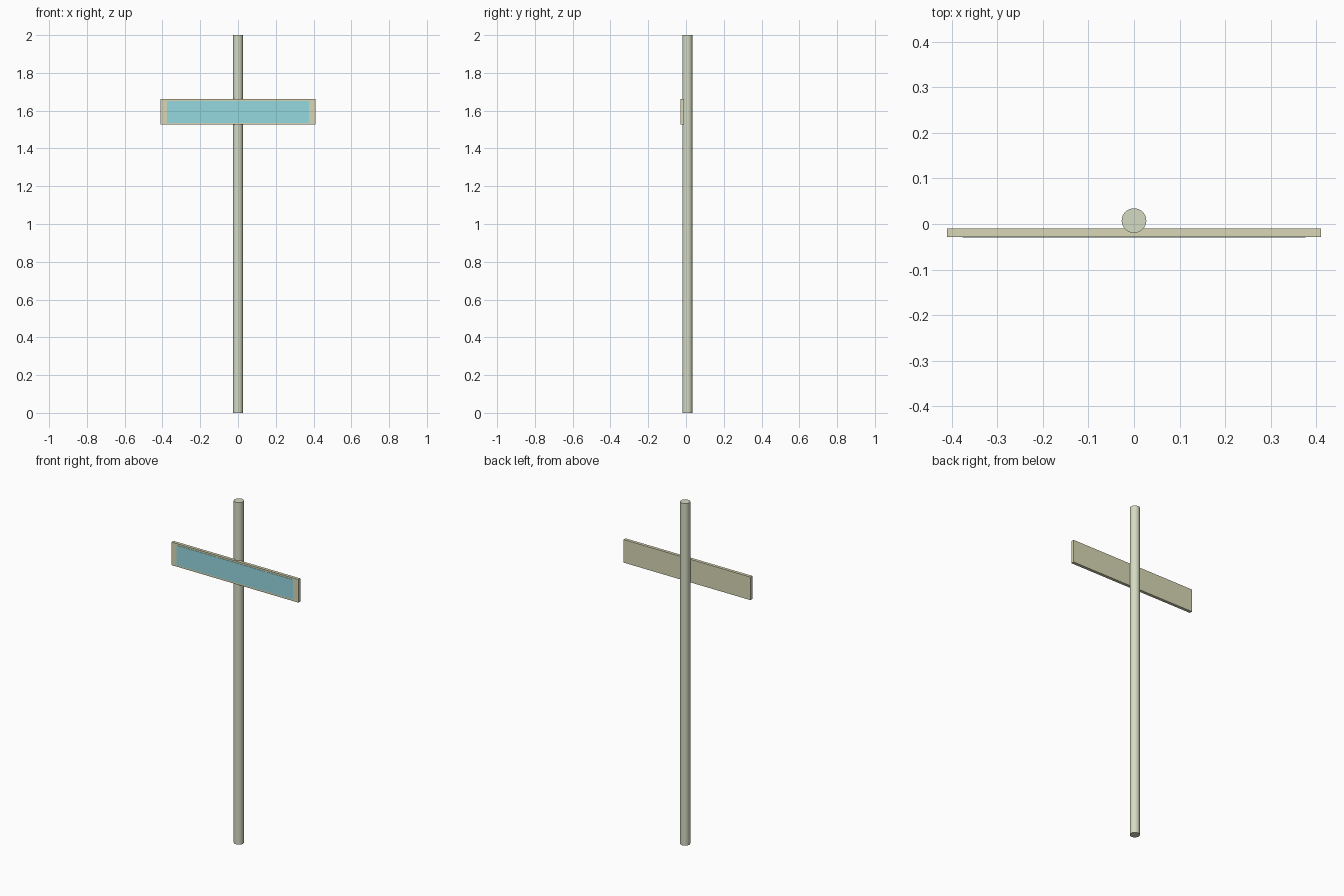
import bpy
import math

if "Cube" in bpy.data.objects:
    bpy.data.objects.remove(bpy.data.objects["Cube"])


def material(name, color):
    m = bpy.data.materials.new(name)
    m.diffuse_color = (*color, 1)
    m.use_nodes = True
    m.node_tree.nodes["Principled BSDF"].inputs["Base Color"].default_value = m.diffuse_color
    return m


def box(name, x, y, z, mat):
    # x, y, z are (min, max) ranges
    bpy.ops.mesh.primitive_cube_add(size=1, location=[sum(r) / 2 for r in (x, y, z)])
    ob = bpy.context.object
    ob.name = name
    ob.scale = [r[1] - r[0] for r in (x, y, z)]
    bpy.ops.object.transform_apply(location=False, rotation=False, scale=True)
    ob.data.materials.append(mat)
    return ob


post_mat = material("pale_green_paint", (0.66, 0.71, 0.54))
board_mat = material("cream_paint", (0.69, 0.68, 0.46))
panel_mat = material("light_blue", (0.30, 0.69, 0.74))

# Round post
bpy.ops.mesh.primitive_cylinder_add(vertices=32, radius=0.027, depth=2, location=(0, 0.0075, 1))
post = bpy.context.object
post.name = "post"
post.data.materials.append(post_mat)
bpy.ops.object.shade_smooth_by_angle(angle=math.radians(30))

# Sign board fixed to the front of the post
box("sign_board", (-0.41, 0.41), (-0.028, -0.01), (1.526, 1.661), board_mat)

# Thin blank coloured panel on the board's face
box("sign_panel", (-0.376, 0.376), (-0.0295, -0.027), (1.536, 1.651), panel_mat)
